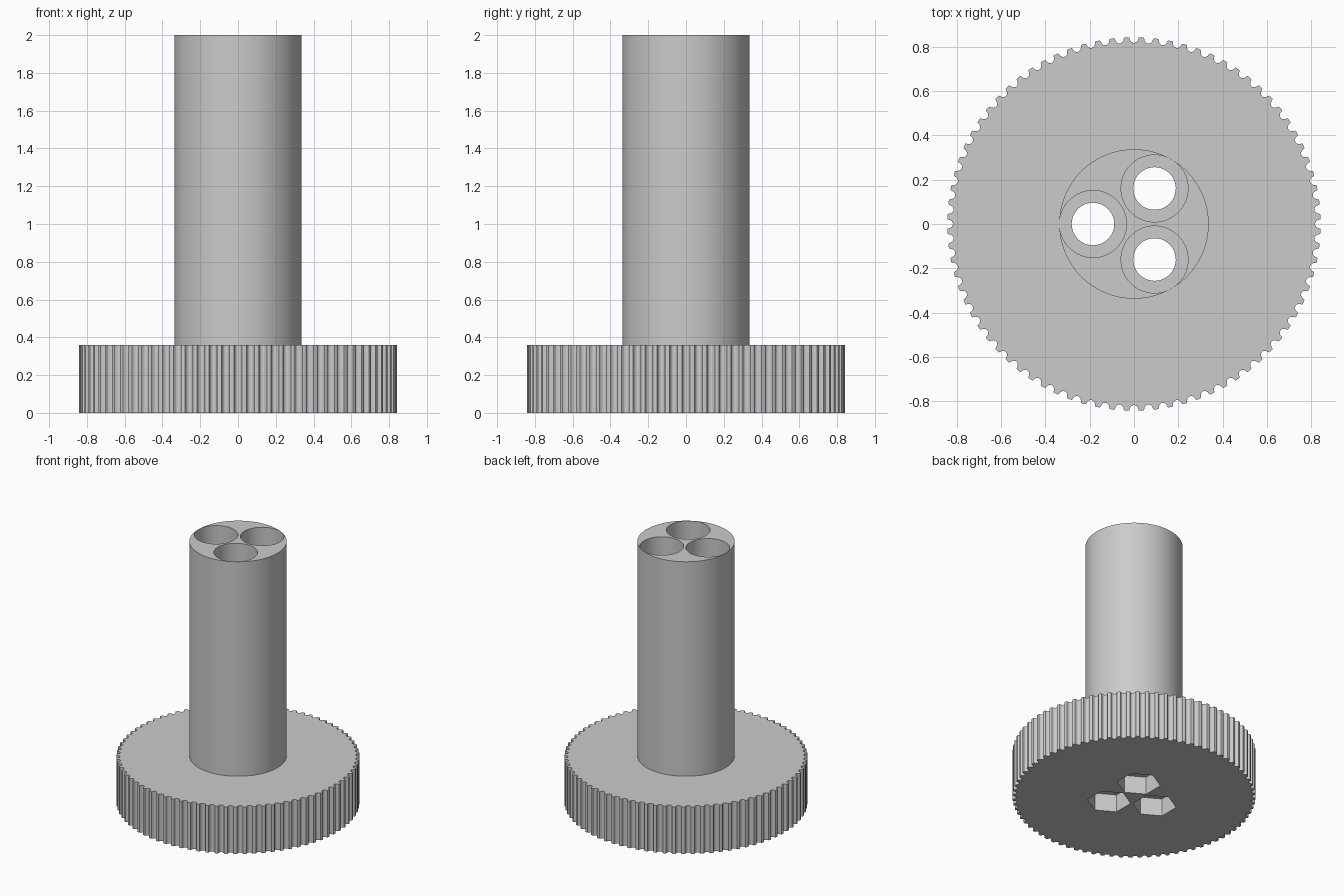
import bpy
import bmesh
from math import cos, sin, pi, radians

cube = bpy.data.objects.get("Cube")
if cube:
    bpy.data.objects.remove(cube, do_unlink=True)

TEETH = 80
WHEEL_R, WHEEL_TOP = 0.842, 0.36
SHAFT_R, TOP = 0.337, 2.0
HOLE_OFFSET = 0.185

grey = bpy.data.materials.new("plain grey")
grey.use_nodes = True
colour = (0.6, 0.6, 0.6, 1)
grey.diffuse_color = colour
grey.node_tree.nodes["Principled BSDF"].inputs["Base Color"].default_value = colour


def prism(name, outline, z0, z1):
    """Extrude a closed outline straight up from z0 to z1."""
    bm = bmesh.new()
    face = bm.faces.new([bm.verts.new((x, y, z0)) for x, y in outline])
    top = bmesh.ops.extrude_face_region(bm, geom=[face])["geom"]
    verts = [v for v in top if isinstance(v, bmesh.types.BMVert)]
    bmesh.ops.translate(bm, verts=verts, vec=(0, 0, z1 - z0))
    bmesh.ops.recalc_face_normals(bm, faces=bm.faces[:])
    mesh = bpy.data.meshes.new(name)
    bm.to_mesh(mesh)
    bm.free()
    mesh.materials.append(grey)
    obj = bpy.data.objects.new(name, mesh)
    bpy.context.collection.objects.link(obj)
    return obj


def ring(radius, sides, cx=0, cy=0, turn=0):
    return [(cx + radius * cos(turn + 2 * pi * i / sides),
             cy + radius * sin(turn + 2 * pi * i / sides)) for i in range(sides)]


def cut_and_smooth(obj, cutters):
    bpy.ops.object.select_all(action="DESELECT")
    obj.select_set(True)
    bpy.context.view_layer.objects.active = obj
    for cutter in cutters:
        mod = obj.modifiers.new("cut", "BOOLEAN")
        mod.operation = "DIFFERENCE"
        mod.solver = "EXACT"
        mod.object = cutter
        bpy.ops.object.modifier_apply(modifier=mod.name)
    bpy.ops.object.shade_smooth_by_angle(angle=radians(30))
    for cutter in cutters:
        bpy.data.objects.remove(cutter, do_unlink=True)


# Toothed wheel outline: a rounded groove (half width, depth) per tooth
half = [(0.0249, 0), (0.0216, 0.0012), (0.0196, 0.0062),
        (0.0168, 0.0148), (0.012, 0.0212), (0.005, 0.025)]
groove = [(-w, d) for w, d in half] + [(w, d) for w, d in reversed(half)]
outline = []
for i in range(TEETH):
    a = 2 * pi * i / TEETH
    for w, d in groove:
        r, t = WHEEL_R - d, a + w / WHEEL_R
        outline.append((r * cos(t), r * sin(t)))
wheel = prism("toothed_wheel", outline, 0, WHEEL_TOP)

# Shaft
shaft = prism("shaft", ring(SHAFT_R, 96), WHEEL_TOP, TOP)

# Three bolt holes: wide bore in the shaft, narrow hole and hex nut pocket in the wheel
bores, holes = [], []
for k in range(3):
    a = radians(60 + 120 * k)
    x, y = HOLE_OFFSET * cos(a), HOLE_OFFSET * sin(a)
    bores.append(prism("bore_cutter", ring(0.151, 64, x, y), WHEEL_TOP - 0.1, TOP + 0.1))
    holes.append(prism("hole_cutter", ring(0.096, 48, x, y), -0.1, WHEEL_TOP + 0.1))
    holes.append(prism("nut_cutter", ring(0.152, 6, x, y, radians(30)), -0.1, 0.135))
for cutter in bores + holes:
    cutter.hide_render = True

cut_and_smooth(shaft, bores)
cut_and_smooth(wheel, holes)
